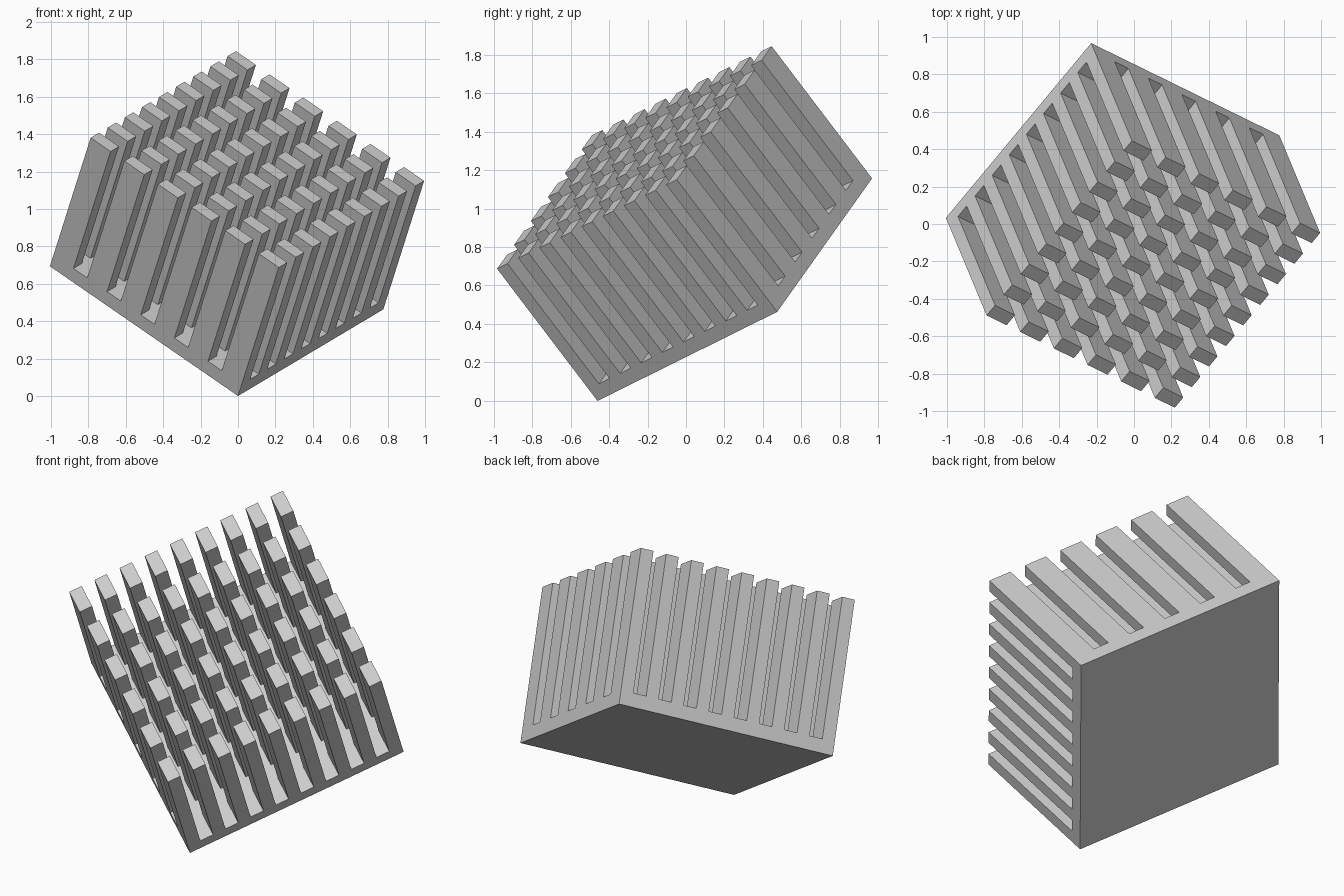
import bpy, bmesh
from mathutils import Vector, Matrix

if "Cube" in bpy.data.objects:
    bpy.data.objects.remove(bpy.data.objects["Cube"])

# tilted frame: lowest corner and the two base edges
corner = Vector((0, -0.46, 0))
edge_u = Vector((0.777, 0.934, 0.463))
edge_v = Vector((-1.0, 0.50, 0.697))
LU, LV, H, T = edge_u.length, edge_v.length, 0.89, 0.08
u = edge_u.normalized()
v = (edge_v - u * edge_v.dot(u)).normalized()
n = u.cross(v)


def breaks(length, count, pin):
    """Start and end of every evenly spaced pin along one edge."""
    pitch = (length - pin) / (count - 1)
    return [i * pitch + e for i in range(count) for e in (0, pin)]


us = breaks(LU, 9, 0.058 * LU)
vs = breaks(LV, 6, 0.106 * LV)

bm = bmesh.new()


# base plate: a grid of cells on top, with a single face below and plain sides
grid = [[bm.verts.new((a, b, T)) for b in vs] for a in us]
pins = []
for i in range(len(us) - 1):
    for j in range(len(vs) - 1):
        f = bm.faces.new((grid[i][j], grid[i + 1][j], grid[i + 1][j + 1], grid[i][j + 1]))
        if i % 2 == 0 and j % 2 == 0:
            pins.append(f)
rim = ([r[0] for r in grid] + grid[-1][1:]
       + [r[-1] for r in reversed(grid[:-1])] + grid[0][-2:0:-1])
low = [bm.verts.new((p.co.x, p.co.y, 0)) for p in rim]
for k in range(len(rim)):
    m = (k + 1) % len(rim)
    bm.faces.new((low[k], low[m], rim[m], rim[k]))
bm.faces.new(low[::-1])

# pins: raise every other cell
for f in bmesh.ops.extrude_discrete_faces(bm, faces=pins)["faces"]:
    bmesh.ops.translate(bm, verts=f.verts, vec=(0, 0, H - T))
bmesh.ops.remove_doubles(bm, verts=bm.verts, dist=1e-5)
bmesh.ops.recalc_face_normals(bm, faces=bm.faces)

# tilt the whole part onto its corner
rot = Matrix((u, v, n)).transposed().to_4x4()
bm.transform(Matrix.Translation(corner) @ rot)

me = bpy.data.meshes.new("pin_heat_sink")
bm.to_mesh(me)
bm.free()
bpy.context.collection.objects.link(bpy.data.objects.new("pin_heat_sink", me))
